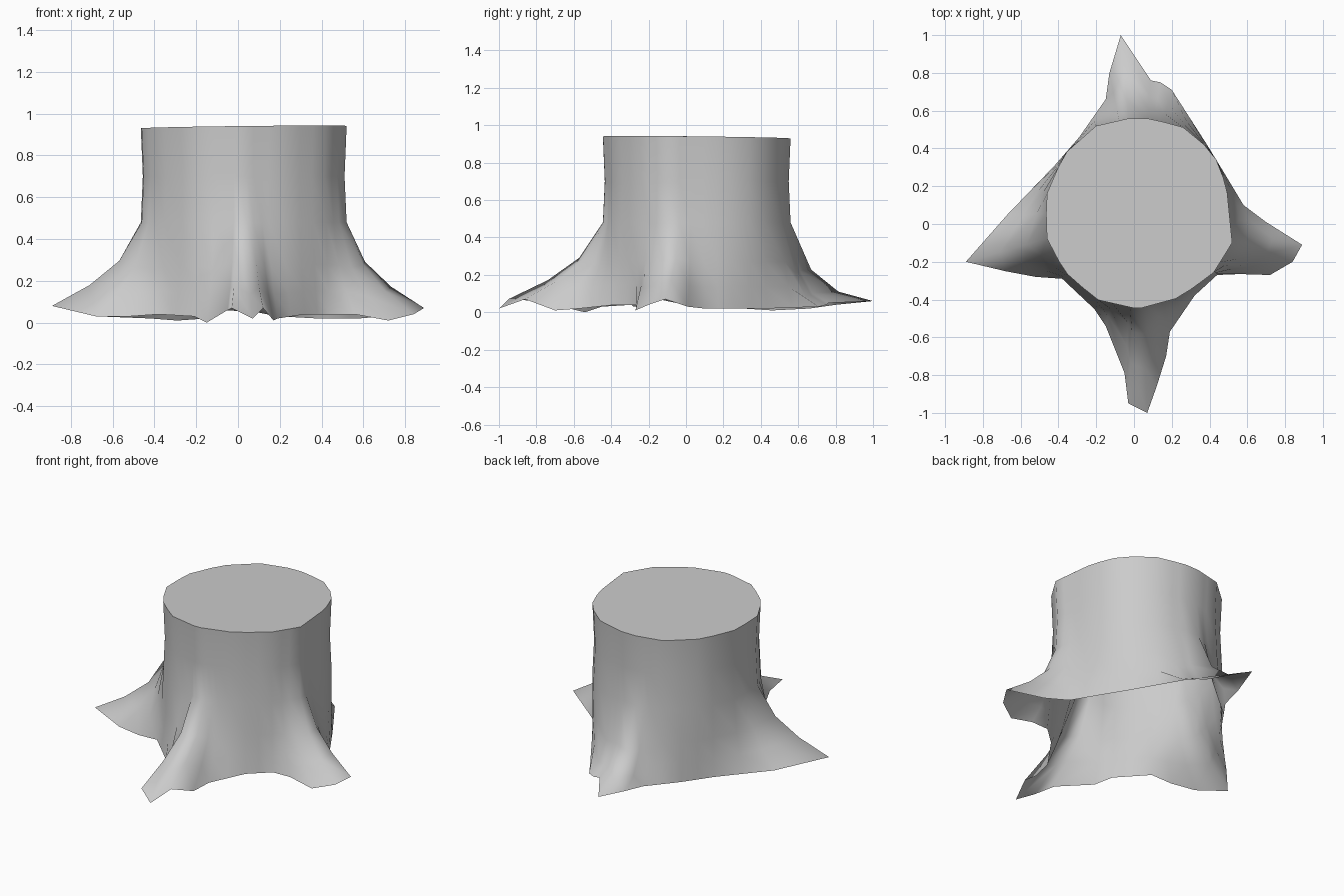
import bpy
from math import atan2, cos, sin, tau, ceil
from mathutils import Vector
from mathutils.geometry import intersect_line_line_2d

if "Cube" in bpy.data.objects:
    bpy.data.objects.remove(bpy.data.objects["Cube"])

CENTRE = Vector((0.02, 0.06))

# Sawn-off trunk outline, counter-clockwise
TRUNK = [(0.52, -0.10), (0.49, 0.20), (0.42, 0.38), (0.25, 0.52), (0.02, 0.57),
         (-0.20, 0.52), (-0.37, 0.37), (-0.46, 0.17), (-0.47, -0.06),
         (-0.37, -0.25), (-0.20, -0.40), (0.02, -0.45), (0.24, -0.39), (0.42, -0.26)]

# Ragged lower edge running around the four roots, counter-clockwise
FOOT = [(0.89, -0.11, .07), (0.70, 0.01, .03), (0.58, 0.10, .02), (0.49, 0.25, .02), (0.38, 0.43, .02),
        (0.20, 0.71, .03), (0.14, 0.75, .04), (0.09, 0.76, .05), (-0.07, 1.0, .06), (-0.13, 0.80, .04),
        (-0.15, 0.66, .02), (-0.29, 0.46, .01), (-0.42, 0.31, .02), (-0.67, 0.05, .03),
        (-0.89, -0.20, .08), (-0.68, -0.25, .03), (-0.52, -0.28, .03), (-0.38, -0.29, .04),
        (-0.21, -0.45, .03), (-0.15, -0.54, .0), (-0.05, -0.79, .06), (-0.03, -0.95, .07),
        (0.07, -1.0, .02), (0.12, -0.86, .07), (0.17, -0.70, .01), (0.19, -0.57, .02),
        (0.32, -0.38, .04), (0.44, -0.27, .04), (0.56, -0.265, .04), (0.72, -0.27, .01), (0.84, -0.20, .04)]


def angle(p):
    return atan2(p[1] - CENTRE.y, p[0] - CENTRE.x)


def trunk_point(a):
    """Where a ray from the centre meets the trunk outline."""
    far = CENTRE + Vector((cos(a), sin(a))) * 3
    for i, p in enumerate(TRUNK):
        hit = intersect_line_line_2d(CENTRE, far, Vector(p), Vector(TRUNK[(i + 1) % len(TRUNK)]))
        if hit:
            return hit
    return CENTRE + Vector((cos(a), sin(a))) * 0.5


def make(name, verts, faces, smooth):
    me = bpy.data.meshes.new(name)
    me.from_pydata(verts, [], faces)
    for p in me.polygons:
        p.use_smooth = smooth
    ob = bpy.data.objects.new(name, me)
    bpy.context.collection.objects.link(ob)
    return ob


# Add columns where the foot points are far apart
foot = []
for i, p in enumerate(FOOT):
    q = FOOT[(i + 1) % len(FOOT)]
    n = max(1, ceil(((angle(q) - angle(p)) % tau) / 0.28))
    foot += [Vector(p).lerp(Vector(q), k / n) for k in range(n)]

# Rings from the cut down over the root flare to the foot
rings = [[] for _ in range(6)]
for p in foot:
    a = angle(p)
    t = trunk_point(a)
    waist = CENTRE + (t - CENTRE) * 0.98
    low = p.y > 0.6
    rings[0].append((*t, 0.935 + 0.008 * cos(a + 0.8)))
    rings[1].append((*waist, 0.70))
    rings[2].append((*t, 0.48))
    for ring, f, g in ((3, 0.25, 0.40 if low else 0.54), (4, 0.58, 0.12 if low else 0.25), (5, 1, 0)):
        rings[ring].append((*t.lerp(p.xy, f), p.z + (0.48 - p.z) * g))

n = len(foot)
faces = [(k * n + i, (k + 1) * n + i, (k + 1) * n + (i + 1) % n, k * n + (i + 1) % n)
         for k in range(5) for i in range(n)]

# Open-bottomed bark shell with roots, and the flat cut on top
make("bark_and_roots", sum(rings, []), faces, True)
make("cut_top", rings[0], [tuple(range(n))], False)
